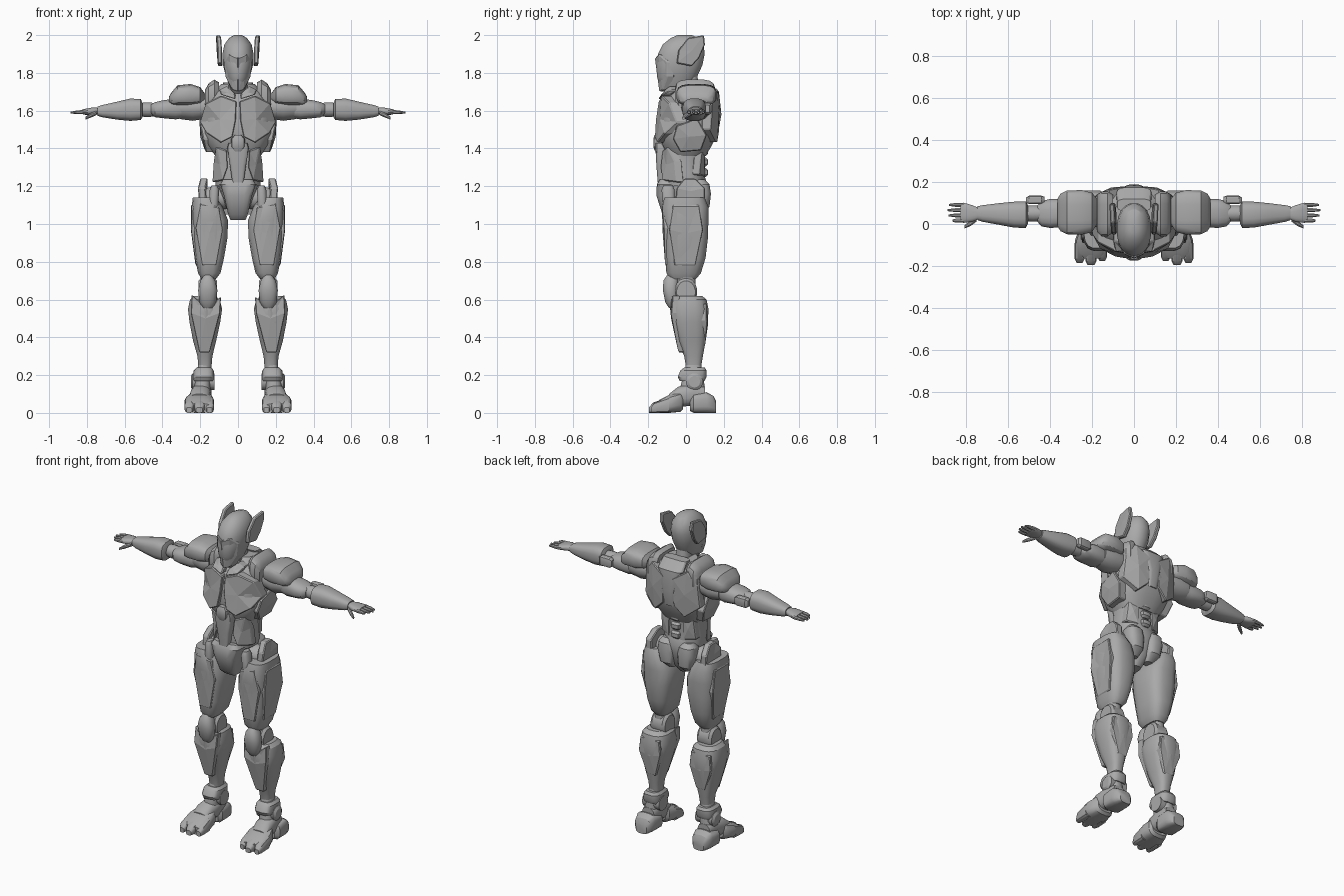
import bpy, bmesh, math
from mathutils import Vector

grey = bpy.data.materials.new("armour grey")
grey.diffuse_color = (0.4, 0.4, 0.4, 1)


def finish(name, bm, mirror, bevel=0.0, smooth=True):
    bmesh.ops.recalc_face_normals(bm, faces=bm.faces)
    me = bpy.data.meshes.new(name)
    bm.to_mesh(me)
    bm.free()
    me.materials.append(grey)
    ob = bpy.data.objects.new(name, me)
    bpy.context.collection.objects.link(ob)
    if smooth:
        bpy.ops.object.select_all(action='DESELECT')
        ob.select_set(True)
        bpy.context.view_layer.objects.active = ob
        bpy.ops.object.shade_smooth_by_angle(angle=math.radians(32))
    if bevel:
        b = ob.modifiers.new("bevel", 'BEVEL')
        b.width = bevel
        b.segments = 1
    if mirror:
        ob.modifiers.new("mirror", 'MIRROR')
    return ob


def loft(name, sections, axis='z', mirror=True, power=2.6, sides=16):
    """Sections are (position, u0, u1, v0, v1) along an axis; rings are rounded boxes."""
    bm = bmesh.new()
    rings = []
    for p, u0, u1, v0, v1 in sections:
        ring = []
        for i in range(sides):
            a = 2 * math.pi * (i + 0.5) / sides
            c, s = math.cos(a), math.sin(a)
            u = (u0 + u1) / 2 + (u1 - u0) / 2 * math.copysign(abs(c) ** (2 / power), c)
            v = (v0 + v1) / 2 + (v1 - v0) / 2 * math.copysign(abs(s) ** (2 / power), s)
            ring.append(bm.verts.new({'z': (u, v, p), 'x': (p, u, v), 'y': (u, p, v)}[axis]))
        rings.append(ring)
    for a, b in zip(rings, rings[1:]):
        for i in range(sides):
            j = (i + 1) % sides
            bm.faces.new((a[i], a[j], b[j], b[i]))
    bm.faces.new(rings[0])
    bm.faces.new(rings[-1])
    return finish(name, bm, mirror)


def centre(name, sections, **kw):
    """Loft symmetric about x = 0: (z, half width, y0, y1)."""
    return loft(name, [(z, -w, w, a, b) for z, w, a, b in sections], mirror=False, **kw)


def slab(name, pts, depth, bulge=0.2, bevel=0.005):
    """Armour plate: outline, raised centre on the outside, thickness inward."""
    bm = bmesh.new()
    d = Vector(depth)
    top = [bm.verts.new(p) for p in pts]
    low = [bm.verts.new(Vector(p) + d) for p in pts]
    mid = bm.verts.new(sum((Vector(p) for p in pts), Vector()) / len(pts) - d * bulge)
    for i in range(len(pts)):
        j = (i + 1) % len(pts)
        bm.faces.new((top[i], top[j], mid))
        bm.faces.new((top[i], low[i], low[j], top[j]))
    bm.faces.new(low)
    return finish(name, bm, True, bevel, False)


# Head and neck
centre("helmet", [(1.69, .03, -.095, -.02), (1.73, .045, -.135, .03), (1.78, .065, -.155, .06),
                  (1.84, .08, -.158, .088), (1.90, .083, -.15, .1), (1.95, .073, -.125, .095),
                  (1.985, .048, -.08, .07), (2.0, .02, -.045, .03)], power=2.2, sides=20)
slab("face_plate", [(0, -.166, 1.88), (.045, -.146, 1.90), (.075, -.1, 1.86), (.066, -.1, 1.78),
                    (.03, -.125, 1.71), (0, -.142, 1.70)], (0, .04, 0))
slab("ear_fin", [(.108, -.05, 1.85), (.108, -.04, 1.92), (.113, .01, 1.985), (.117, .095, 2.0),
                 (.113, .1, 1.95), (.109, .07, 1.88), (.106, .03, 1.835)], (-.024, 0, 0), .1)
centre("neck", [(1.60, .06, -.05, .09), (1.70, .045, -.05, .07), (1.80, .042, -.06, .06)])
slab("neck_tendon", [(.02, -.085, 1.63), (.045, -.065, 1.63), (.05, -.05, 1.74), (.03, -.065, 1.74)],
     (0, .04, 0))

# Torso
centre("chest", [(1.36, .12, -.10, .105), (1.42, .165, -.13, .14), (1.48, .185, -.14, .165),
                 (1.56, .188, -.14, .18), (1.64, .175, -.12, .175), (1.70, .13, -.08, .155),
                 (1.74, .09, -.03, .12)], sides=24)
slab("pectoral_plate", [(.008, -.145, 1.65), (.09, -.13, 1.68), (.17, -.09, 1.64), (.2, -.05, 1.54),
                        (.165, -.115, 1.48), (.09, -.155, 1.43), (.03, -.165, 1.46),
                        (.012, -.16, 1.55)], (0, .06, 0))
slab("collar_plate", [(.015, -.12, 1.69), (.06, -.09, 1.73), (.1, -.08, 1.71), (.09, -.13, 1.685),
                      (.012, -.148, 1.66)], (0, .05, 0))
slab("rib_plate", [(.2, -.05, 1.52), (.205, .06, 1.56), (.2, .11, 1.47), (.175, .08, 1.39),
                   (.17, -.03, 1.38), (.185, -.07, 1.45)], (-.05, 0, 0))
slab("shoulder_blade_plate", [(.03, .18, 1.66), (.12, .165, 1.72), (.18, .14, 1.64), (.19, .13, 1.5),
                              (.1, .165, 1.43), (.035, .175, 1.49)], (0, -.05, 0), .3)
centre("upper_back_panel", [(1.48, .035, .1, .17), (1.58, .045, .1, .188), (1.70, .085, .08, .175),
                            (1.75, .08, .06, .12)], power=4)
centre("waist", [(1.20, .12, -.11, .1), (1.27, .125, -.12, .1), (1.34, .118, -.11, .095),
                 (1.42, .13, -.11, .11)], sides=20)
centre("abdomen_plate", [(1.22, .03, -.15, -.08), (1.31, .043, -.157, -.08), (1.40, .058, -.162, -.08),
                         (1.43, .05, -.163, -.08)], power=5)
centre("sternum_boss", [(1.385, .02, -.165, -.1), (1.41, .038, -.174, -.1), (1.45, .038, -.174, -.1),
                        (1.47, .02, -.168, -.1)], power=4, sides=12)
slab("oblique_plate", [(.06, -.125, 1.39), (.115, -.1, 1.41), (.128, -.06, 1.33), (.135, -.05, 1.22),
                       (.08, -.125, 1.23), (.055, -.135, 1.3)], (0, .04, 0), .15)
for i in range(4):
    z = 1.25 + i * .055
    centre("spine_segment", [(z, .022, .06, .105), (z + .012, .03, .06, .118), (z + .035, .03, .06, .118),
                             (z + .046, .022, .06, .105)], power=4, sides=12)
slab("lower_back_plate", [(.045, .1, 1.39), (.11, .085, 1.4), (.12, .07, 1.26), (.05, .1, 1.25)],
     (0, -.04, 0))

# Pelvis and hips
centre("pelvis", [(1.02, .035, -.07, .04), (1.08, .06, -.11, .09), (1.16, .09, -.135, .11),
                  (1.21, .11, -.135, .115), (1.25, .105, -.10, .1)], sides=20)
centre("groin_plate", [(1.02, .04, -.09, -.02), (1.05, .052, -.125, -.03), (1.15, .075, -.157, -.04),
                       (1.21, .095, -.155, -.04), (1.235, .08, -.14, -.04)], power=4)
loft("rear_hip_pod", [(1.05, .03, .08, .03, .08), (1.09, .015, .11, .02, .125), (1.16, .012, .125, .02, .133),
                      (1.21, .02, .12, .02, .125), (1.235, .04, .1, .03, .1)])
loft("hip_joint", [(.06, -.05, .07, 1.08, 1.2), (.13, -.055, .075, 1.07, 1.2), (.17, -.04, .06, 1.09, 1.19)],
     axis='x', power=2)
loft("hip_cylinder", [(1.08, .105, .155, -.12, -.06), (1.18, .1, .15, -.13, -.06), (1.205, .11, .14, -.12, -.07)])
slab("hip_guard", [(.205, -.06, 1.09), (.212, -.05, 1.19), (.2, -.01, 1.24), (.2, .05, 1.24),
                   (.212, .1, 1.19), (.205, .1, 1.09)], (-.04, 0, 0), .1)

# Legs
loft("thigh", [(.71, .115, .195, -.085, .055), (.74, .092, .212, -.105, .08), (.82, .073, .228, -.112, .105),
               (.93, .054, .243, -.12, .118), (1.02, .052, .247, -.127, .12), (1.09, .08, .247, -.13, .12),
               (1.14, .115, .24, -.115, .1)], power=3, sides=16)
slab("thigh_outer_plate", [(.247, -.07, 1.1), (.25, .07, 1.1), (.25, .09, .97), (.225, .05, .78),
                           (.222, -.06, .78), (.248, -.09, .97)], (-.03, 0, 0), .05)
slab("thigh_front_plate", [(.1, -.127, 1.09), (.2, -.127, 1.11), (.225, -.115, .98), (.19, -.11, .78),
                           (.115, -.11, .78), (.08, -.115, .97)], (0, .04, 0), .15)
loft("knee_joint", [(.11, -.05, .05, .58, .70), (.125, -.06, .06, .57, .715), (.195, -.06, .06, .57, .715),
                    (.21, -.05, .05, .58, .70)], axis='x', power=2)
loft("knee_core", [(.54, .12, .2, -.05, .07), (.64, .125, .195, -.05, .05), (.74, .12, .2, -.05, .05)])
loft("kneecap", [(.555, .135, .185, -.09, -.04), (.585, .115, .205, -.11, -.04), (.65, .108, .212, -.123, -.04),
                 (.70, .12, .2, -.12, -.04), (.73, .14, .18, -.1, -.04)], power=2.4)
loft("shin", [(.24, .14, .21, .0, .08), (.30, .135, .215, -.01, .09), (.38, .115, .238, -.045, .105),
              (.48, .093, .258, -.075, .118), (.55, .083, .266, -.083, .12), (.60, .095, .255, -.075, .11),
              (.62, .12, .235, -.055, .085)], power=2.8)
slab("shin_guard", [(.09, -.072, .615), (.17, -.085, .56), (.245, -.072, .625), (.25, -.08, .53),
                    (.205, -.04, .32), (.15, -.04, .32), (.095, -.08, .53)], (0, .04, 0), .3)
slab("calf_plate", [(.11, .11, .58), (.24, .11, .58), (.25, .112, .49), (.2, .1, .35), (.14, .1, .35),
                    (.1, .112, .49)], (0, -.04, 0), .25)

# Ankles and feet
loft("ankle", [(.08, .15, .235, -.03, .1), (.14, .145, .235, -.03, .1), (.26, .145, .21, .0, .08)])
loft("ankle_cuff", [(.17, .13, .235, -.035, .1), (.19, .125, .24, -.045, .11), (.225, .128, .235, -.03, .11),
                    (.24, .14, .22, -.01, .1)], power=3.2)
loft("ankle_disc", [(.125, .0, .09, .12, .21), (.24, .0, .09, .12, .21), (.25, .015, .075, .135, .195)],
     axis='x', power=2)
loft("foot_bridge", [(-.09, .15, .26, .03, .1), (-.04, .145, .255, .03, .14), (.05, .14, .245, .04, .16),
                     (.1, .15, .235, .04, .14)], axis='y')
loft("toe_cap", [(-.165, .145, .265, .0, .05), (-.14, .13, .28, .0, .07), (-.08, .125, .283, .0, .1),
                 (-.03, .135, .265, .005, .115), (-.015, .15, .25, .02, .1)], axis='y', power=3)
for x0, x1, tip in ((.127, .175, -.175), (.177, .232, -.195), (.234, .283, -.185)):
    loft("toe", [(tip, x0 + .01, x1 - .01, .0, .03), (tip + .02, x0, x1, .0, .055),
                 (-.09, x0, x1, .0, .085)], axis='y', power=3, sides=12)
loft("heel", [(.02, .15, .24, .01, .08), (.04, .135, .262, .0, .1), (.11, .135, .262, .0, .11),
              (.145, .145, .25, .0, .09), (.16, .16, .235, .0, .06)], axis='y', power=3.4)

# Shoulders and arms
loft("shoulder_yoke", [(.1, -.04, .14, 1.62, 1.75), (.125, -.06, .155, 1.6, 1.765),
                       (.155, -.06, .155, 1.59, 1.745), (.175, -.04, .14, 1.6, 1.71)], axis='x', power=4)
loft("shoulder_joint", [(.15, -.01, .12, 1.56, 1.68), (.24, -.025, .135, 1.545, 1.69),
                        (.31, -.01, .125, 1.555, 1.68)], axis='x', power=2)
loft("shoulder_pad", [(.175, .0, .12, 1.655, 1.69), (.2, -.04, .15, 1.635, 1.725), (.25, -.052, .163, 1.625, 1.742),
                      (.32, -.05, .16, 1.625, 1.735), (.35, -.035, .145, 1.63, 1.7), (.365, -.01, .12, 1.64, 1.675)],
     axis='x', power=3.2)
loft("upper_arm", [(.27, .0, .11, 1.565, 1.66), (.33, -.015, .12, 1.553, 1.665), (.4, -.02, .12, 1.56, 1.655),
                   (.44, -.012, .11, 1.565, 1.645), (.46, .01, .09, 1.58, 1.635)], axis='x')
loft("elbow", [(.43, .015, .085, 1.57, 1.64), (.48, .01, .09, 1.565, 1.645), (.53, .015, .085, 1.57, 1.64)],
     axis='x', power=2)
loft("elbow_guard", [(.425, .1, .13, 1.59, 1.63), (.44, .095, .135, 1.58, 1.64), (.5, .095, .135, 1.58, 1.64),
                     (.515, .1, .125, 1.59, 1.63)], axis='x', power=4, sides=12)
loft("forearm", [(.505, .0, .09, 1.565, 1.64), (.515, -.02, .108, 1.55, 1.662), (.57, -.018, .107, 1.545, 1.665),
                 (.64, -.005, .1, 1.552, 1.648), (.72, .01, .09, 1.565, 1.63), (.745, .018, .085, 1.573, 1.622)],
     axis='x', power=2.8)

# Hands
loft("palm", [(.735, .025, .075, 1.58, 1.615), (.77, .01, .09, 1.578, 1.617), (.81, .005, .102, 1.578, 1.61),
              (.825, .01, .1, 1.582, 1.606)], axis='x')
for y, tip in ((.016, .865), (.041, .882), (.066, .888), (.091, .88)):
    loft("finger", [(.81, y - .011, y + .011, 1.582, 1.606), (.85, y - .01, y + .01, 1.582, 1.602),
                    (tip, y - .005, y + .005, 1.584, 1.595)], axis='x', power=2, sides=8)
loft("thumb", [(.75, .01, .04, 1.575, 1.6), (.78, -.012, .015, 1.562, 1.588), (.808, -.022, -.006, 1.552, 1.568)],
     axis='x', power=2, sides=8)
